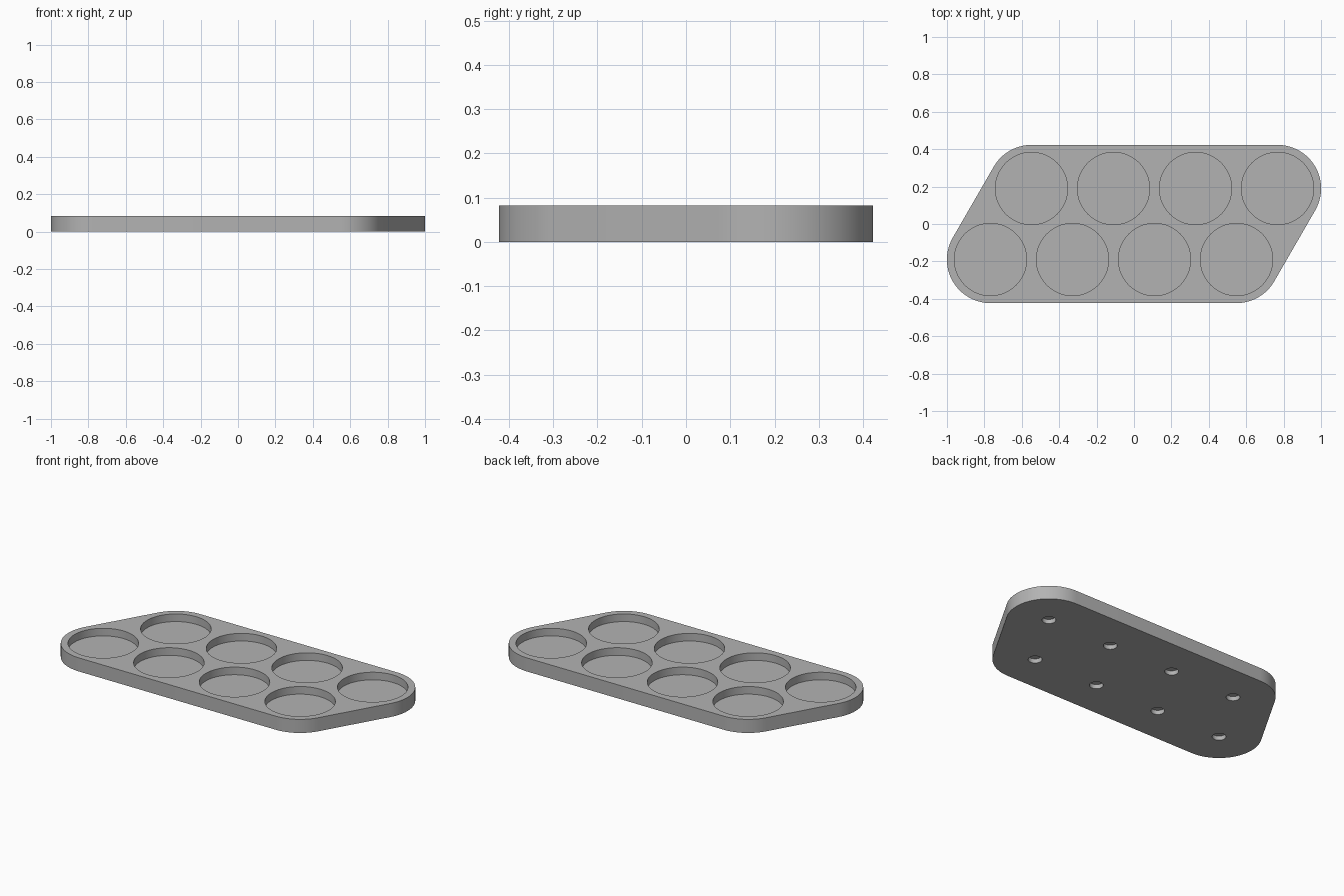
import bpy
import bmesh
from math import radians, sin, cos

if "Cube" in bpy.data.objects:
    bpy.data.objects.remove(bpy.data.objects["Cube"])

PITCH = 0.4385           # spacing of the cups
ROW = PITCH * sin(radians(60)) / 2
RIM = 0.233              # corner radius of the tray
CUP = 0.193
HOLE = 0.038
HEIGHT = 0.082
FLOOR = 0.036            # height of the cup floors
HOLE_TOP = 0.026

grey = bpy.data.materials.new("plain grey")
grey.use_nodes = True
colour = (0.45, 0.45, 0.45, 1)
grey.diffuse_color = colour
grey.node_tree.nodes["Principled BSDF"].inputs["Base Color"].default_value = colour


def circle_arc(cx, cy, radius, start, end, steps):
    angles = [radians(start + (end - start) * i / steps) for i in range(steps + 1)]
    return [(cx + radius * cos(a), cy + radius * sin(a)) for a in angles]


def prism(bm, outline, bottom, top):
    base = [bm.verts.new((x, y, bottom)) for x, y in outline]
    lid = [bm.verts.new((x, y, top)) for x, y in outline]
    bm.faces.new(base[::-1])
    bm.faces.new(lid)
    for i in range(len(base)):
        j = (i + 1) % len(base)
        bm.faces.new((base[i], base[j], lid[j], lid[i]))


def make_object(name, bm):
    mesh = bpy.data.meshes.new(name)
    bm.to_mesh(mesh)
    bm.free()
    mesh.materials.append(grey)
    obj = bpy.data.objects.new(name, mesh)
    bpy.context.collection.objects.link(obj)
    return obj


# Tray body: slanted outline with one rounded corner around each end cup
far = PITCH * 1.75
near = PITCH * 1.25
corners = [(far, ROW, -30, 90), (-near, ROW, 90, 150),
           (-far, -ROW, 150, 270), (near, -ROW, 270, 330)]
outline = []
for x, y, start, end in corners:
    outline += circle_arc(x, y, RIM, start, end, (end - start) // 4)
bm = bmesh.new()
prism(bm, outline, 0, HEIGHT)
tray = make_object("tray", bm)

# Cutters: a cup from above and a small blind hole from below at each place
cups, holes = bmesh.new(), bmesh.new()
for side in (-1, 1):
    for i in range(4):
        x = (i - 1.5 + side * 0.25) * PITCH
        y = side * ROW
        prism(cups, circle_arc(x, y, CUP, 0, 360, 96)[:-1], FLOOR, HEIGHT + 0.1)
        prism(holes, circle_arc(x, y, HOLE, 0, 360, 48)[:-1], -0.1, HOLE_TOP)

for name, cutter_mesh in (("cup_cutter", cups), ("hole_cutter", holes)):
    cutter = make_object(name, cutter_mesh)
    bpy.context.view_layer.objects.active = tray
    cut = tray.modifiers.new(name, "BOOLEAN")
    cut.operation = "DIFFERENCE"
    cut.solver = "EXACT"
    cut.object = cutter
    bpy.ops.object.modifier_apply(modifier=cut.name)
    bpy.data.objects.remove(cutter)

# Smooth curved walls with crisp rims
bpy.ops.object.select_all(action="DESELECT")
tray.select_set(True)
bpy.context.view_layer.objects.active = tray
bpy.ops.object.shade_smooth_by_angle(angle=radians(30))
